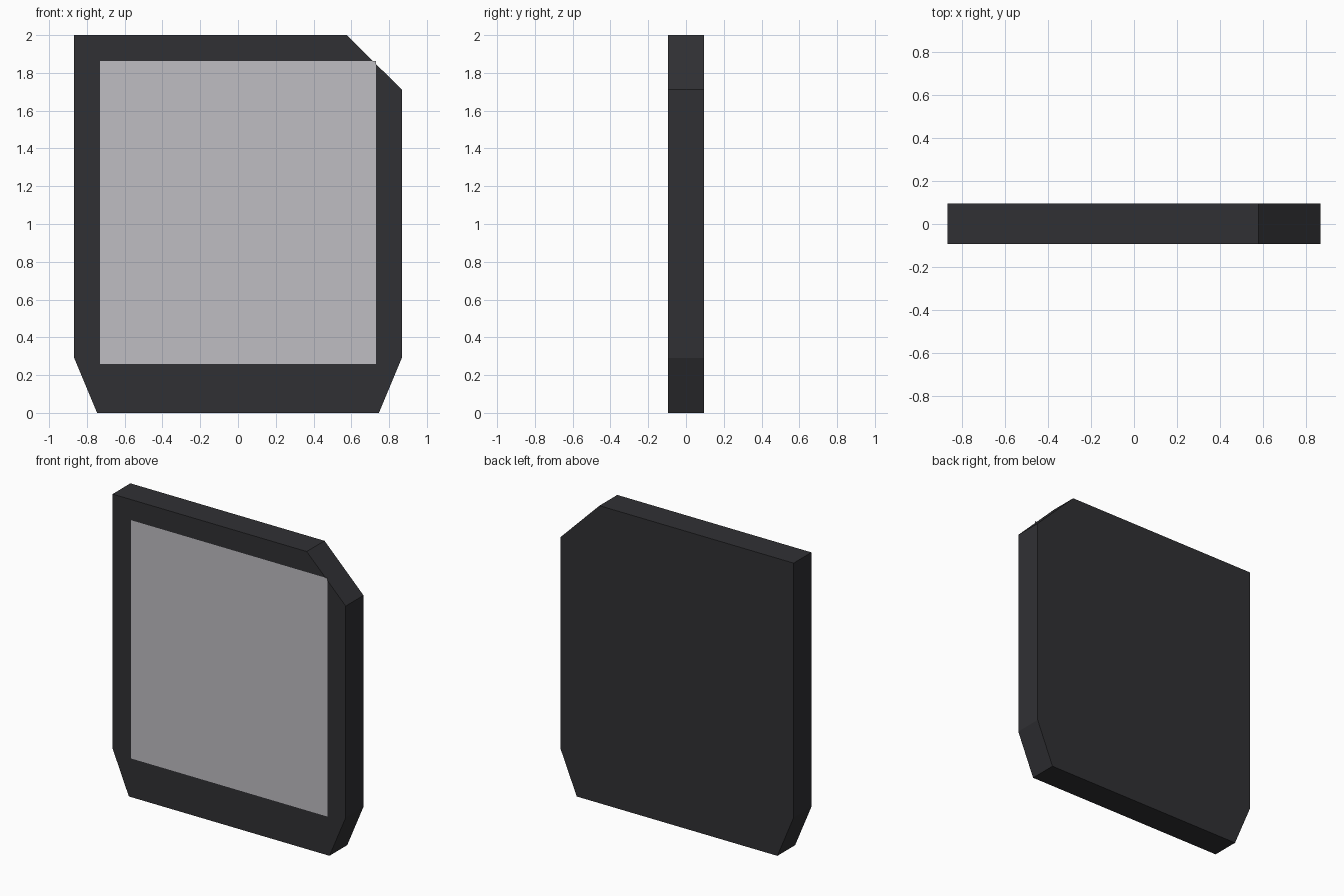
import bpy
import bmesh

if "Cube" in bpy.data.objects:
    bpy.data.objects.remove(bpy.data.objects["Cube"])

FRONT, BACK = -0.094, 0.095


def material(name, color):
    mat = bpy.data.materials.new(name)
    mat.diffuse_color = (*color, 1.0)
    mat.use_nodes = True
    mat.node_tree.nodes["Principled BSDF"].inputs["Base Color"].default_value = mat.diffuse_color
    return mat


def profile_object(name, outline, y, depth, mat):
    """Face from an x/z outline at y, facing -y, extruded backwards by depth."""
    bm = bmesh.new()
    face = bm.faces.new([bm.verts.new((x, y, z)) for x, z in outline])
    if depth:
        ext = bmesh.ops.extrude_face_region(bm, geom=[face], use_keep_orig=True)
        moved = [v for v in ext["geom"] if isinstance(v, bmesh.types.BMVert)]
        bmesh.ops.translate(bm, verts=moved, vec=(0, depth, 0))
        bmesh.ops.recalc_face_normals(bm, faces=bm.faces)
    mesh = bpy.data.meshes.new(name)
    bm.to_mesh(mesh)
    bm.free()
    mesh.materials.append(mat)
    obj = bpy.data.objects.new(name, mesh)
    bpy.context.collection.objects.link(obj)
    return obj


# Flat cartridge body: one cut top corner, tapered foot
body_outline = [(-0.746, 0), (0.746, 0), (0.867, 0.29), (0.867, 1.711),
                (0.577, 2), (-0.867, 2), (-0.867, 0.29)]
profile_object("body", body_outline, FRONT, BACK - FRONT,
               material("dark_plastic", (0.03, 0.03, 0.034)))

# Label sheet lying just proud of the front face
label_outline = [(-0.731, 0.26), (0.731, 0.26), (0.731, 1.862), (-0.731, 1.862)]
profile_object("front_label", label_outline, FRONT - 0.001, 0,
               material("label_grey", (0.52, 0.51, 0.54)))
